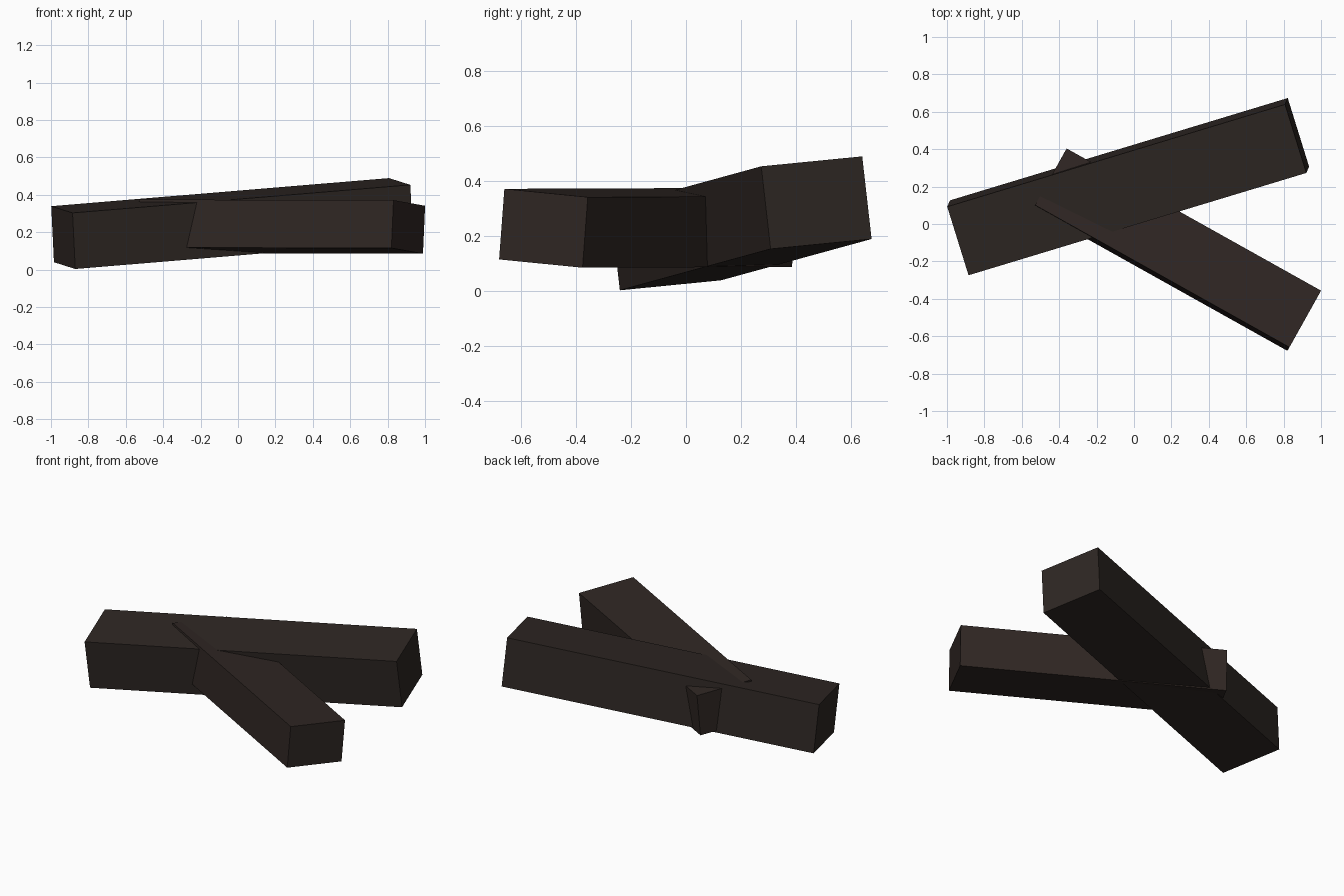
import bpy
import bmesh
from mathutils import Vector, Matrix

if "Cube" in bpy.data.objects:
    bpy.data.objects.remove(bpy.data.objects["Cube"])


def charred_material(name, color):
    mat = bpy.data.materials.new(name)
    mat.diffuse_color = (*color, 1.0)
    mat.use_nodes = True
    mat.node_tree.nodes["Principled BSDF"].inputs["Base Color"].default_value = mat.diffuse_color
    return mat


def beam(name, corner, along, across, height, mat):
    """Squared log: a box from its lower front corner and size along three axes."""
    x = Vector(along).normalized()
    z = x.cross(Vector(across)).normalized()
    y = z.cross(x)
    if z.z < 0:
        z = -z
    width = Vector(across).length
    length = Vector(along).length
    rot = Matrix((x * length, y * width, z * height)).transposed().to_4x4()
    bm = bmesh.new()
    bmesh.ops.create_cube(bm, size=1.0)
    bmesh.ops.translate(bm, verts=bm.verts, vec=(0.5, 0.5, 0.5))
    bmesh.ops.transform(bm, matrix=Matrix.Translation(corner) @ rot, verts=bm.verts)
    bmesh.ops.recalc_face_normals(bm, faces=bm.faces)
    mesh = bpy.data.meshes.new(name)
    bm.to_mesh(mesh)
    bm.free()
    mesh.materials.append(mat)
    obj = bpy.data.objects.new(name, mesh)
    bpy.context.collection.objects.link(obj)
    return obj


dark_wood = charred_material("dark_wood", (0.027, 0.020, 0.017))
warm_wood = charred_material("warm_wood", (0.029, 0.020, 0.017))

# Long log, rising to the right
beam("long_log", (-0.87, -0.24, 0.003), (1.806, 0.547, 0.15),
     (-0.115, 0.366, 0.036), 0.302, dark_wood)

# Short log, crossing through the long one
beam("short_log", (-0.54, 0.082, 0.118), (1.36, -0.76, -0.003),
     (0.17, 0.302, -0.03), 0.257, warm_wood)
